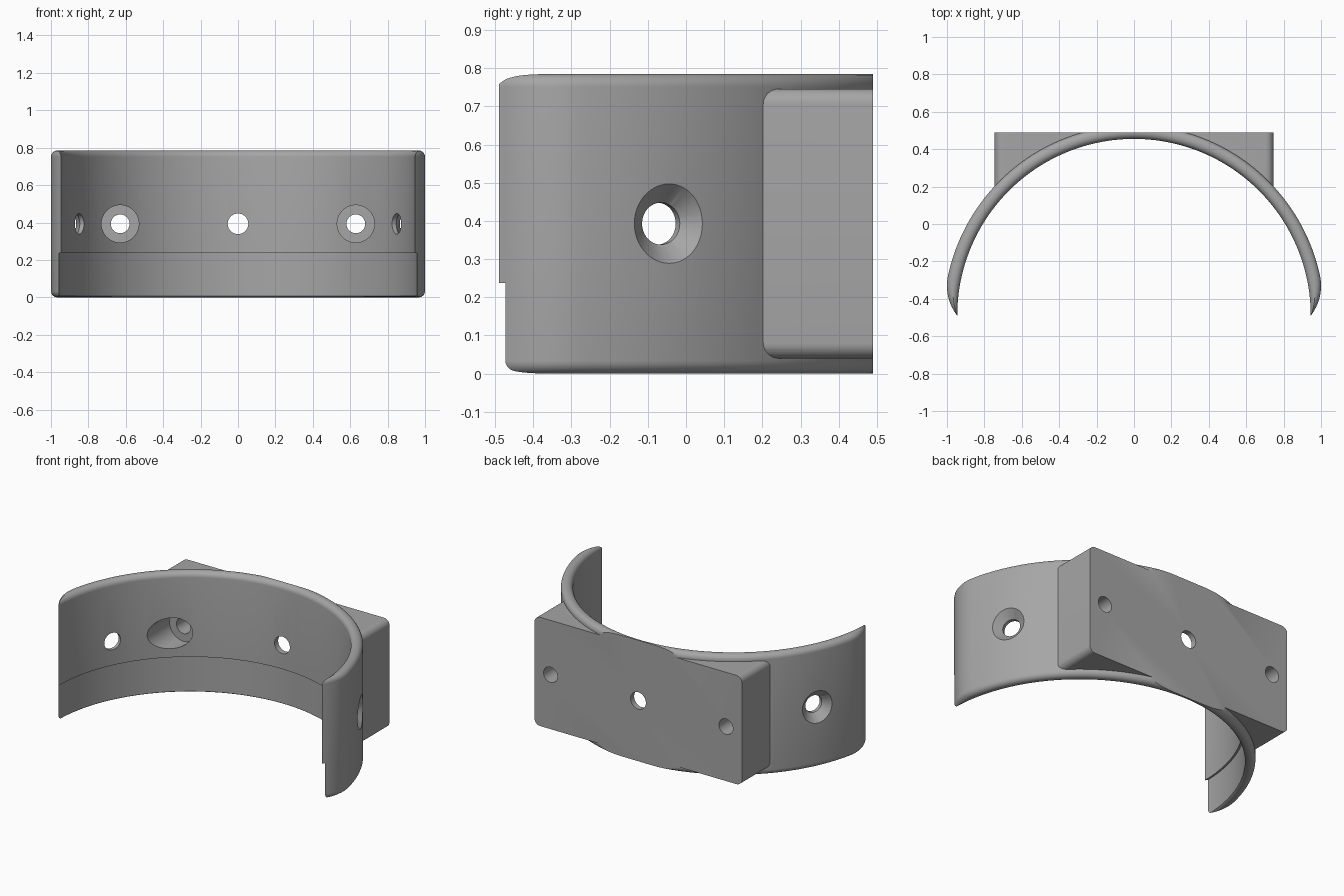
import bpy, bmesh, math
from mathutils import Matrix, Vector

old = bpy.data.objects.get("Cube")
if old:
    bpy.data.objects.remove(old, do_unlink=True)

HEIGHT, MID_Z = 0.785, 0.393
CENTER_Y, BACK_Y = -0.49, 0.49
INNER, EDGE = 0.945, 0.034              # bore radius, rim rounding
TIP, TIP_R = Vector((0.74, 0.16)), 0.26  # rounding of the arc ends
OUTER = TIP.length + TIP_R

gray = bpy.data.materials.new("plain gray")
gray.use_nodes = True
color = (0.38, 0.38, 0.38, 1)
gray.diffuse_color = color
gray.node_tree.nodes["Principled BSDF"].inputs["Base Color"].default_value = color


def finish(bm, name):
    bmesh.ops.recalc_face_normals(bm, faces=bm.faces)
    mesh = bpy.data.meshes.new(name)
    bm.to_mesh(mesh)
    bm.free()
    mesh.materials.append(gray)
    obj = bpy.data.objects.new(name, mesh)
    bpy.context.collection.objects.link(obj)
    return obj


def cone(name, start, end, r1, r2=None, sides=48):
    start, end = Vector(start), Vector(end)
    axis = end - start
    place = Matrix.Translation((start + end) / 2) @ axis.to_track_quat('Z', 'Y').to_matrix().to_4x4()
    bm = bmesh.new()
    bmesh.ops.create_cone(bm, cap_ends=True, segments=sides, radius1=r1,
                          radius2=r1 if r2 is None else r2, depth=axis.length, matrix=place)
    return finish(bm, name)


def combine(target, tool, operation='DIFFERENCE'):
    mod = target.modifiers.new("combine", 'BOOLEAN')
    mod.operation, mod.object, mod.solver = operation, tool, 'EXACT'
    bpy.context.view_layer.objects.active = target
    bpy.ops.object.modifier_apply(modifier=mod.name)
    bpy.data.objects.remove(tool, do_unlink=True)


def outer_radius(a):
    a = min(a, math.pi - a)
    if a >= math.atan2(TIP.y, TIP.x):
        return OUTER
    along = TIP.dot(Vector((math.cos(a), math.sin(a))))
    return along + math.sqrt(along ** 2 - TIP.length_squared + TIP_R ** 2)


def rim_drop(h):
    return EDGE - math.sqrt(EDGE ** 2 - max(0, EDGE - h) ** 2)


# Half ring: a rounded section swept along the arc, thinning to both tips
def half_ring(stations=160, steps=14):
    bm = bmesh.new()
    loops = []
    for i in range(stations + 1):
        f = i / stations
        a = math.pi * f - 0.3 * math.sin(2 * math.pi * f)
        thick = max(outer_radius(a) - INNER, 0.0015)
        section = []
        for k in range(steps + 1):
            u = thick * (1 - math.cos(math.pi * k / steps)) / 2
            section.append((INNER + u, rim_drop(min(u, thick - u))))
        section += [(r, HEIGHT - d) for r, d in reversed(section)]
        loops.append([bm.verts.new((r * math.cos(a), CENTER_Y + r * math.sin(a), z))
                      for r, z in section])
    for p, q in zip(loops, loops[1:]):
        for j in range(len(p)):
            k = (j + 1) % len(p)
            bm.faces.new((p[j], p[k], q[k], q[j]))
    bm.faces.new(loops[0])
    bm.faces.new(loops[-1])
    return finish(bm, "half_ring_bracket")


# Mounting block: rounded rectangle extruded along y
def mounting_block(half_x=0.745, half_z=0.353, r=0.04):
    bm = bmesh.new()
    ring = []
    for corner, (sx, sz) in enumerate(((1, 1), (-1, 1), (-1, -1), (1, -1))):
        for k in range(9):
            a = (corner + k / 8) * math.pi / 2
            ring.append(bm.verts.new((sx * (half_x - r) + r * math.cos(a), 0,
                                      MID_Z + sz * (half_z - r) + r * math.sin(a))))
    face = bm.faces.new(ring)
    ext = bmesh.ops.extrude_face_region(bm, geom=[face])
    bmesh.ops.translate(bm, vec=(0, 0.6, 0),
                        verts=[v for v in ext["geom"] if isinstance(v, bmesh.types.BMVert)])
    return finish(bm, "mounting_block")


bracket = half_ring()
block = mounting_block()
combine(block, cone("bore", (0, CENTER_Y, -1), (0, CENTER_Y, 2), INNER + 0.018, sides=256))
combine(bracket, block, 'UNION')

# Flat back face
bm = bmesh.new()
bmesh.ops.create_cube(bm, size=4, matrix=Matrix.Translation((0, BACK_Y + 2, 0)))
combine(bracket, finish(bm, "back_trim"))

# Wider lower bore, leaving a small step inside
combine(bracket, cone("lower_bore", (0, CENTER_Y, -1), (0, CENTER_Y, 0.237), INNER + 0.012, sides=256))

# Back screw holes, the outer two counterbored from inside
combine(bracket, cone("middle_hole", (0, 0.2, MID_Z), (0, 0.8, MID_Z), 0.055))
for s in (-1, 1):
    x = s * 0.63
    combine(bracket, cone("screw_hole", (x, 0, MID_Z), (x, 0.8, MID_Z), 0.05))
    combine(bracket, cone("counterbore", (x, -0.1, MID_Z), (x, 0.34, MID_Z), 0.1))

    # Radial side holes, countersunk from outside
    a = math.radians(26)

    def radial(r):
        return (s * r * math.cos(a), CENTER_Y + r * math.sin(a), MID_Z)

    combine(bracket, cone("side_hole", radial(0.8), radial(1.2), 0.055))
    combine(bracket, cone("countersink", radial(0.968), radial(1.028), 0.055, 0.115))

bpy.ops.object.select_all(action='DESELECT')
bracket.select_set(True)
bpy.context.view_layer.objects.active = bracket
bpy.ops.object.shade_smooth_by_angle(angle=math.radians(30))
